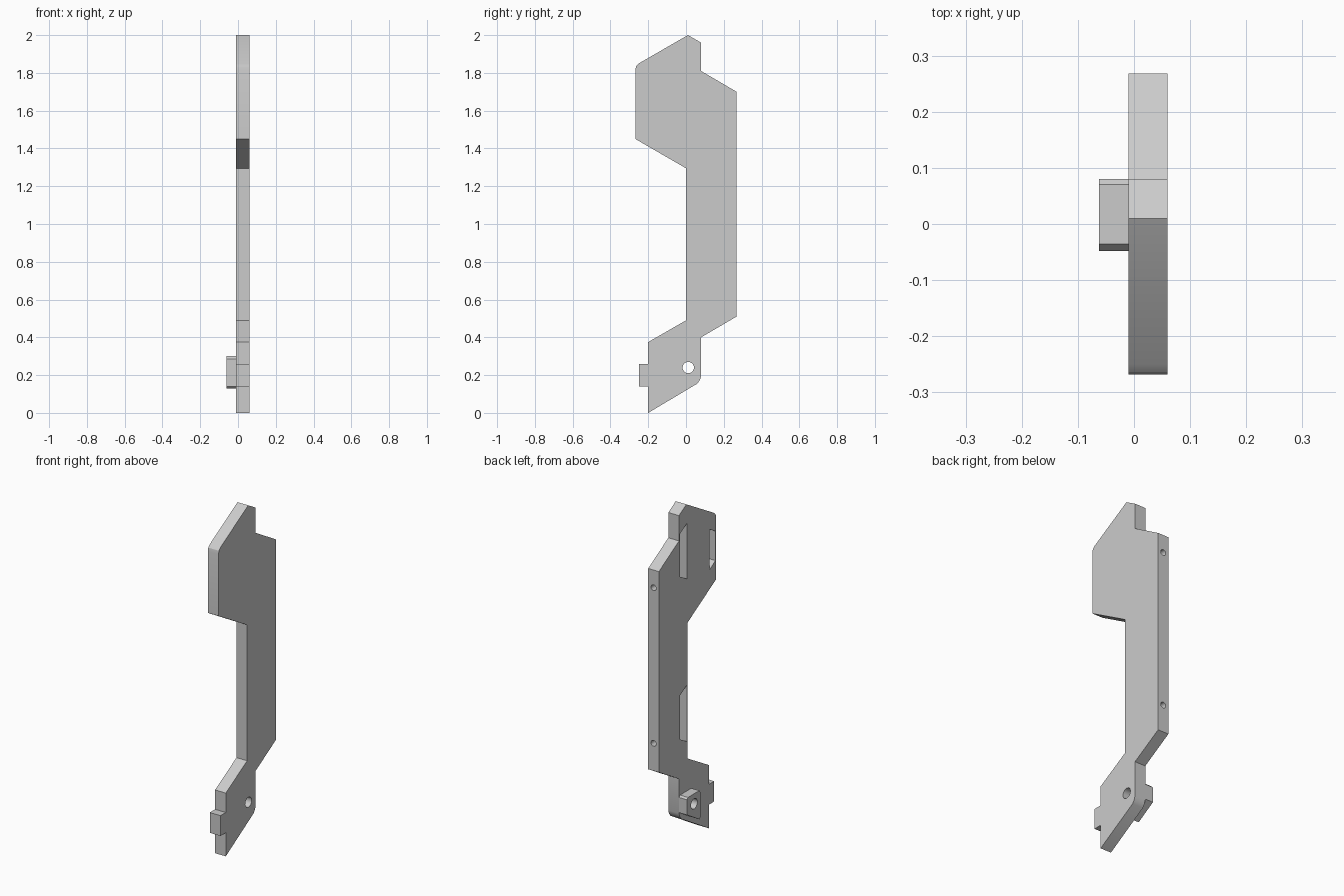
import bpy, bmesh
from math import radians
from mathutils import Matrix, Vector

cube = bpy.data.objects.get("Cube")
if cube:
    bpy.data.objects.remove(cube, do_unlink=True)

grey = bpy.data.materials.new("plain_grey")
grey.use_nodes = True
colour = (0.6, 0.6, 0.6, 1)
grey.diffuse_color = colour
grey.node_tree.nodes["Principled BSDF"].inputs["Base Color"].default_value = colour


def make_object(name, bm):
    bmesh.ops.recalc_face_normals(bm, faces=bm.faces)
    mesh = bpy.data.meshes.new(name)
    bm.to_mesh(mesh)
    bm.free()
    mesh.materials.append(grey)
    obj = bpy.data.objects.new(name, mesh)
    bpy.context.collection.objects.link(obj)
    return obj


def extrude_profile(name, profile, x0, x1):
    """Extrude a y/z outline along x."""
    bm = bmesh.new()
    face = bm.faces.new([bm.verts.new((x0, y, z)) for y, z in profile])
    new = bmesh.ops.extrude_face_region(bm, geom=[face])["geom"]
    verts = [v for v in new if isinstance(v, bmesh.types.BMVert)]
    bmesh.ops.translate(bm, verts=verts, vec=(x1 - x0, 0, 0))
    return make_object(name, bm)


def cylinder(name, centre, radius, depth, axis):
    bm = bmesh.new()
    turn = Matrix.Rotation(radians(90), 4, "Y" if axis == "x" else "X")
    bmesh.ops.create_cone(bm, cap_ends=True, segments=32, radius1=radius,
                          radius2=radius, depth=depth,
                          matrix=Matrix.Translation(Vector(centre)) @ turn)
    return make_object(name, bm)


def cut(target, cutter):
    mod = target.modifiers.new("cut", "BOOLEAN")
    mod.operation = "DIFFERENCE"
    mod.solver = "EXACT"
    mod.object = cutter
    bpy.context.view_layer.objects.active = target
    bpy.ops.object.modifier_apply(modifier=mod.name)


BACK, FRONT = -0.01, 0.06

# Main plate outline with the front tab
plate = extrude_profile("plate", [
    (0.01, 2.0), (0.08, 1.96), (0.08, 1.81), (0.268, 1.70), (0.268, 0.51),
    (0.08, 0.40), (0.08, 0.195), (0.074, 0.175), (0.06, 0.155), (-0.2, 0.0),
    (-0.2, 0.14), (-0.25, 0.14), (-0.25, 0.26), (-0.2, 0.26),
    (-0.2, 0.375), (0, 0.49), (0, 1.295), (-0.268, 1.45), (-0.268, 1.815),
    (-0.264, 1.835), (-0.25, 1.85)], BACK, FRONT)

# Raised boss around the pivot hole
boss = extrude_profile("pivot_boss", [
    (-0.036, 0.30), (0.07, 0.30), (0.08, 0.29), (0.08, 0.20),
    (-0.036, 0.13), (-0.048, 0.14), (-0.048, 0.285)], -0.062, BACK)

cutters = []

# Tapered blind pockets: long side y, short side y, bottom and top
for y_long, y_short, low, high in [(0.004, 0.07, 1.556, 1.887),
                                   (0.004, 0.07, 0.592, 0.928),
                                   (-0.205, -0.262, 1.53, 1.77)]:
    rise = abs(y_short - y_long) * 0.577
    pocket = extrude_profile("pocket_cutter", [
        (y_long, low), (y_long, high),
        (y_short, high - rise), (y_short, low + rise)], BACK - 0.02, 0.045)
    cut(plate, pocket)
    cutters.append(pocket)

# Screw holes in the rear edge
for z in (0.673, 1.595):
    hole = cylinder("screw_cutter", (0.025, 0.26, z), 0.017, 0.14, "y")
    cut(plate, hole)
    cutters.append(hole)

# Pivot hole through plate and boss
pivot = cylinder("pivot_cutter", (0, 0.012, 0.24), 0.03, 0.3, "x")
cut(plate, pivot)
cut(boss, pivot)
cutters.append(pivot)

for cutter in cutters:
    bpy.data.objects.remove(cutter, do_unlink=True)

# Smooth the round holes, keep the flat edges crisp
for obj in (plate, boss):
    bpy.ops.object.select_all(action="DESELECT")
    obj.select_set(True)
    bpy.context.view_layer.objects.active = obj
    bpy.ops.object.shade_smooth_by_angle(angle=radians(25))
